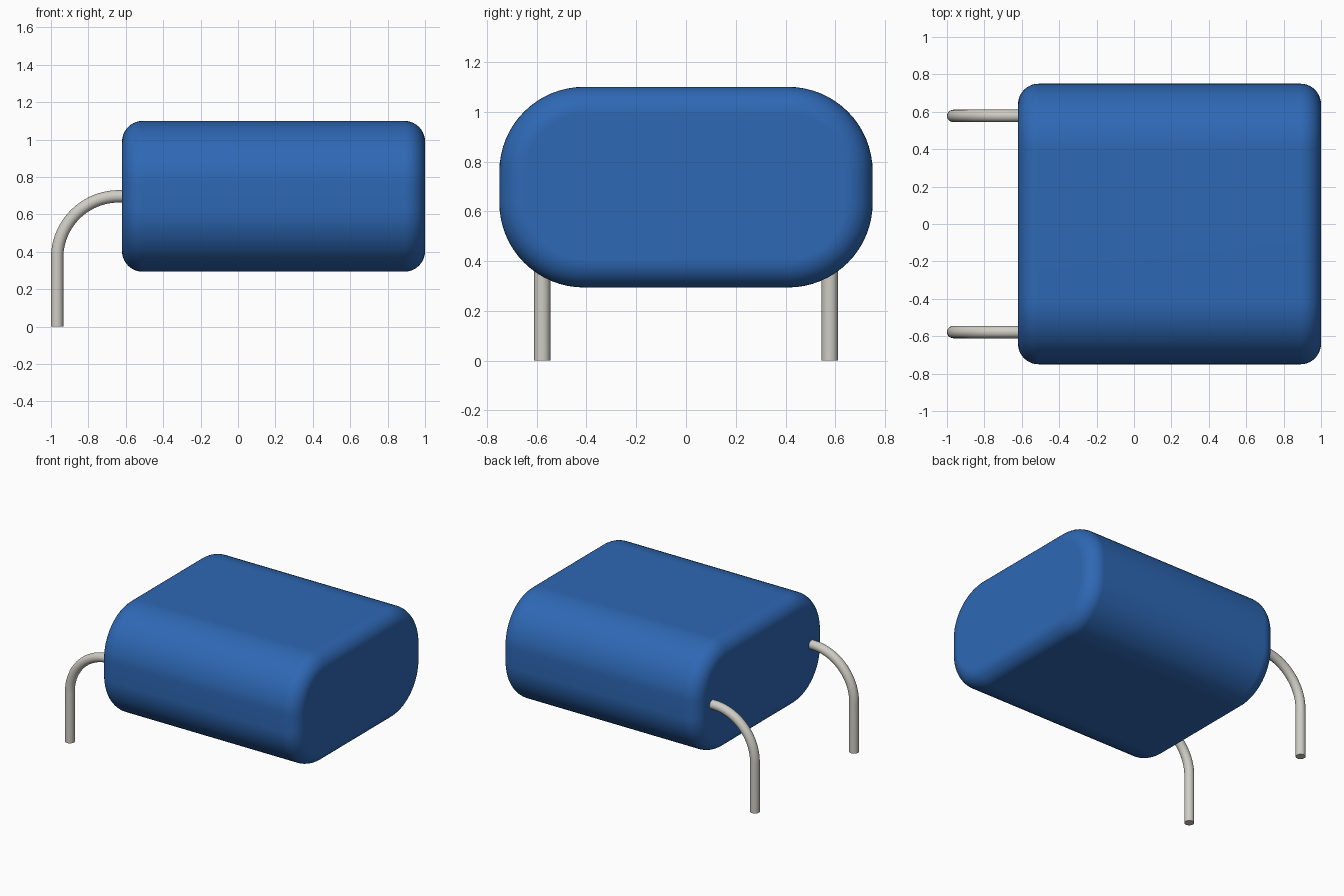
import bpy, bmesh
from math import sin, cos, pi, radians
from mathutils import Vector

default = bpy.data.objects.get("Cube")
if default:
    bpy.data.objects.remove(default, do_unlink=True)


def make_material(name, color, roughness):
    mat = bpy.data.materials.new(name)
    mat.use_nodes = True
    mat.diffuse_color = (*color, 1)
    shader = mat.node_tree.nodes["Principled BSDF"]
    shader.inputs["Base Color"].default_value = (*color, 1)
    shader.inputs["Roughness"].default_value = roughness
    return mat


def loft(name, rings, mat):
    """Skin closed rings of points and cap both ends."""
    bm = bmesh.new()
    loops = [[bm.verts.new(p) for p in ring] for ring in rings]
    n = len(loops[0])
    for a, b in zip(loops, loops[1:]):
        for i in range(n):
            j = (i + 1) % n
            bm.faces.new((a[i], a[j], b[j], b[i]))
    bm.faces.new(loops[0])
    bm.faces.new(loops[-1])
    bmesh.ops.recalc_face_normals(bm, faces=bm.faces)
    mesh = bpy.data.meshes.new(name)
    bm.to_mesh(mesh)
    bm.free()
    mesh.materials.append(mat)
    obj = bpy.data.objects.new(name, mesh)
    bpy.context.collection.objects.link(obj)
    bpy.ops.object.select_all(action="DESELECT")
    obj.select_set(True)
    bpy.context.view_layer.objects.active = obj
    bpy.ops.object.shade_smooth_by_angle(angle=radians(35))
    return obj


blue = make_material("body blue", (0.027, 0.138, 0.46), 0.5)
metal = make_material("lead grey", (0.62, 0.61, 0.55), 0.4)

# Body: rounded cross-section extruded along x, with filleted ends
X_MIN, X_MAX, MID_Z = -0.62, 1.0, 0.697
HALF_Y, HALF_Z, CORNER, FILLET = 0.75, 0.403, 0.34, 0.11
STEPS = 16


def body_ring(x, inset):
    ring = []
    for quarter, (sy, sz) in enumerate(((1, 1), (-1, 1), (-1, -1), (1, -1))):
        for k in range(STEPS + 1):
            a = (quarter + k / STEPS) * pi / 2
            r = CORNER - inset
            ring.append((x, sy * (HALF_Y - CORNER) + r * cos(a),
                         MID_Z + sz * (HALF_Z - CORNER) + r * sin(a)))
    return ring


fillet = [(FILLET * (1 - cos(k / 10 * pi / 2)), FILLET * (1 - sin(k / 10 * pi / 2)))
          for k in range(11)]
rings = [body_ring(X_MIN + depth, inset) for depth, inset in fillet]
rings += [body_ring(X_MAX - depth, inset) for depth, inset in reversed(fillet)]
body = loft("body", rings, blue)
body.modifiers.new("clean flat shading", "WEIGHTED_NORMAL").keep_sharp = True

# Leads: round wire leaving the end of the body and bending down to the ground
WIRE, BEND = 0.033, 0.33
LEAD_X = -1 + WIRE


def lead(name, y):
    path = [(LEAD_X, 0, 0)]
    for k in range(25):
        a = k / 24 * pi / 2
        path.append((LEAD_X + BEND * (1 - cos(a)), MID_Z - BEND + BEND * sin(a), a))
    path.append((X_MIN + 0.1, MID_Z, pi / 2))
    rings = []
    for x, z, a in path:
        across = Vector((cos(a), 0, -sin(a)))
        rings.append([Vector((x, y, z)) + WIRE * (across * cos(t) + Vector((0, sin(t), 0)))
                      for t in (i / 24 * 2 * pi for i in range(24))])
    loft(name, rings, metal)


lead("front_lead", -0.578)
lead("back_lead", 0.578)
